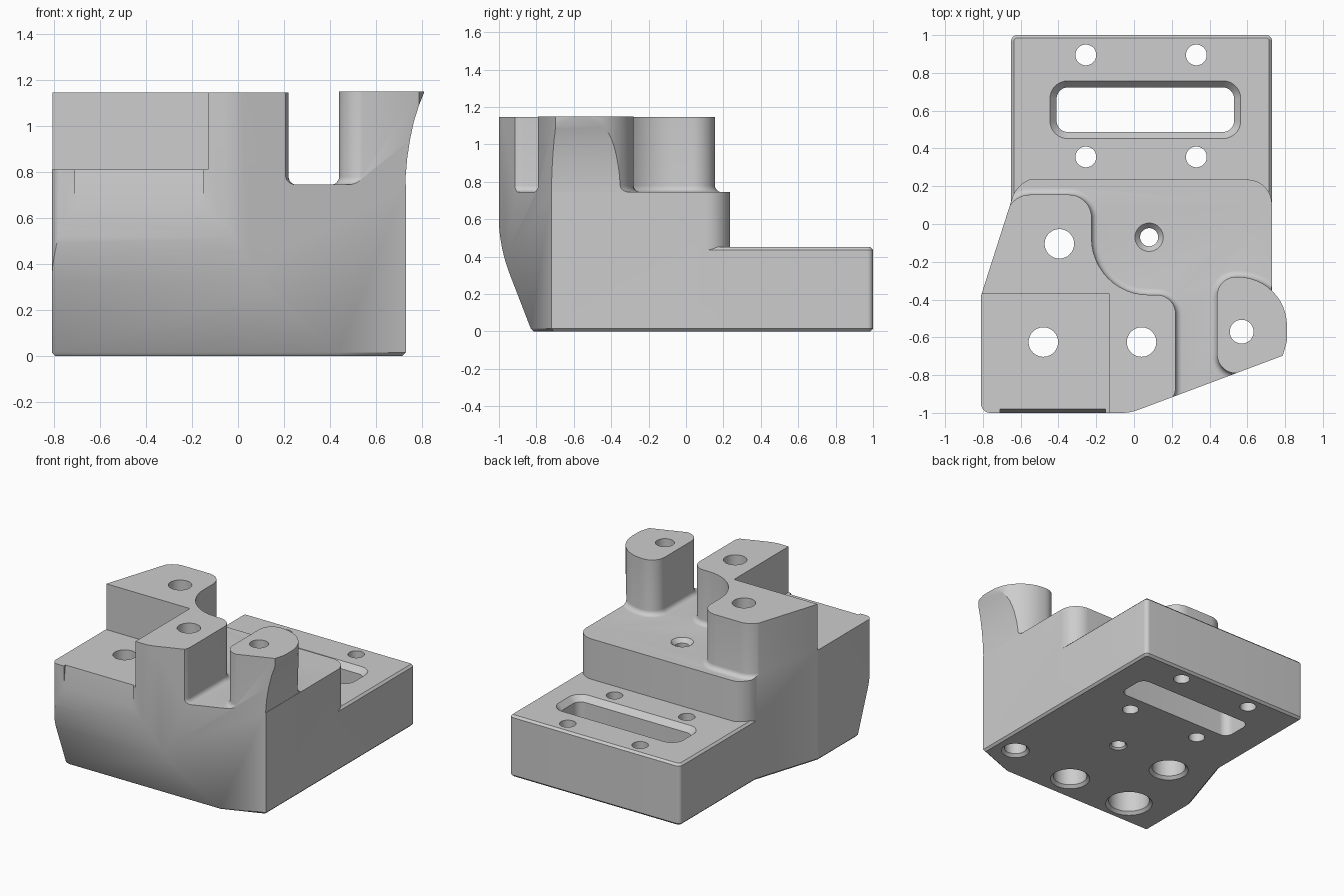
import bpy, bmesh, math
from mathutils import Vector

cube = bpy.data.objects.get("Cube")
if cube:
    bpy.data.objects.remove(cube)

GREY = (0.61, 0.61, 0.61, 1)
grey = bpy.data.materials.new("plain_grey")
grey.use_nodes = True
grey.diffuse_color = GREY
grey.node_tree.nodes["Principled BSDF"].inputs["Base Color"].default_value = GREY


def rounded(corners, steps=12):
    """Polygon from (x, y, radius) corners, each replaced by an arc."""
    out = []
    for i, (x, y, r) in enumerate(corners):
        p = Vector((x, y))
        if not r:
            out.append(p)
            continue
        a = (Vector(corners[i - 1][:2]) - p).normalized()
        b = (Vector(corners[(i + 1) % len(corners)][:2]) - p).normalized()
        half = a.angle(b) / 2
        centre = p + (a + b).normalized() * r / math.sin(half)
        start = p + a * r / math.tan(half) - centre
        end = p + b * r / math.tan(half) - centre
        sweep = math.atan2(start.x * end.y - start.y * end.x, start.dot(end))
        for k in range(steps + 1):
            t = sweep * k / steps
            c, s = math.cos(t), math.sin(t)
            out.append(centre + Vector((start.x * c - start.y * s, start.x * s + start.y * c)))
    return out


def circle(x, y, r, n=48):
    return [Vector((x + r * math.cos(i * math.tau / n), y + r * math.sin(i * math.tau / n)))
            for i in range(n)]


def offset(pts, d):
    """Move a counter-clockwise outline outward by d."""
    out = []
    for i, p in enumerate(pts):
        e1 = (p - pts[i - 1]).normalized()
        e2 = (pts[(i + 1) % len(pts)] - p).normalized()
        n1, n2 = Vector((e1.y, -e1.x)), Vector((e2.y, -e2.x))
        out.append(p + (n1 + n2) * d / (1 + n1.dot(n2)))
    return out


def prism(name, pts, rings, axis="z"):
    """Stack of outline copies at (height, offset), extruded along an axis."""
    area = sum(pts[i - 1].x * p.y - pts[i - 1].y * p.x for i, p in enumerate(pts))
    if area < 0:
        pts = pts[::-1]
    place = {"z": lambda u, v, w: (u, v, w),
             "x": lambda u, v, w: (w, u, v),
             "y": lambda u, v, w: (u, w, v)}[axis]
    bm = bmesh.new()
    loops = [[bm.verts.new(place(p.x, p.y, w)) for p in offset(pts, d)] for w, d in rings]
    for lo, hi in zip(loops, loops[1:]):
        for i in range(len(pts)):
            bm.faces.new((lo[i - 1], lo[i], hi[i], hi[i - 1]))
    bm.faces.new(loops[0][::-1])
    bm.faces.new(loops[-1])
    if axis == "y":
        bmesh.ops.reverse_faces(bm, faces=bm.faces)
    mesh = bpy.data.meshes.new(name)
    bm.to_mesh(mesh)
    bm.free()
    mesh.materials.append(grey)
    ob = bpy.data.objects.new(name, mesh)
    bpy.context.collection.objects.link(ob)
    return ob


def combine(ob, other, operation):
    mod = ob.modifiers.new("combine", "BOOLEAN")
    mod.operation, mod.object, mod.solver = operation, other, "EXACT"
    bpy.context.view_layer.objects.active = ob
    bpy.context.view_layer.update()
    bpy.ops.object.modifier_apply(modifier=mod.name)
    bpy.data.objects.remove(other)


STEP, C = 0.745, 0.015
# concave fillet where the raised blocks meet the step
R = 0.035
fillet = [(0.5, R)] + [(STEP + R * (1 - math.cos(a)), R * (1 - math.sin(a)))
                       for a in [i * math.pi / 12 for i in range(7)]]

# main step, left oversize on the sides trimmed later
body = prism("mount_body", rounded([(-1, -1.2, 0), (0.73, -1.2, 0), (0.73, 0.235, 0.13), (-1, 0.235, 0)]),
             [(0, -C), (C, 0), (STEP, 0)])

# raised block with its concave sweep around the centre hole
block = prism("raised_block", rounded([
    (-0.95, -1.1, 0), (0.05, -1.1, 0), (0.11, -0.965, 0), (0.22, -0.965, 0.098),
    (0.22, -0.375, 0.1), (-0.225, -0.375, 0.3), (-0.225, 0.155, 0.12),
    (-0.643, 0.155, 0.13), (-0.95, -0.75, 0)]), fillet + [(1.145, 0)])
pocket = prism("pocket_cutter", rounded([(-1.2, -1.3, 0), (-0.13, -1.3, 0), (-0.13, -0.37, 0), (-1.2, -0.37, 0)]),
               [(0.81, 0), (1.4, 0)])
combine(block, pocket, "DIFFERENCE")
combine(body, block, "UNION")

# flared pillar
pillar = prism("pillar", rounded([
    (0.44, -0.28, 0.1), (0.44, -0.79, 0.1), (0.76, -0.79, 0),
    (0.81, -0.62, 0.1), (0.81, -0.28, 0.26)]), fillet + [(1.15, 0)])
flare = prism("flare_trim", [Vector(p) for p in (
    (0, 0.4), (0.728, 0.4), (0.728, 0.6), (0.726, 0.7), (0.729, 0.78), (0.736, 0.86),
    (0.748, 0.94), (0.765, 1.02), (0.787, 1.09), (0.811, 1.15), (0.83, 1.2), (0, 1.2))],
    [(-1.5, 0), (1, 0)], "y")
combine(pillar, flare, "INTERSECT")
combine(body, pillar, "UNION")

# outer footprint and undercut front
footprint = prism("footprint_trim", rounded([
    (-0.81, -1, 0.05), (-0.02, -1, 0.25), (0.9, -0.655, 0), (0.9, 0.3, 0),
    (-0.612, 0.24, 0.15), (-0.81, -0.38, 0.06)]), [(-0.01, -C - 0.01), (C, 0), (1.4, 0)])
combine(body, footprint, "INTERSECT")
front = prism("front_trim", rounded([
    (-0.715, -0.1, 0), (-0.83, 0.015, 0), (-1.002, 0.46, 0.9), (-1.002, 1.4, 0),
    (0.6, 1.4, 0), (0.6, -0.1, 0)]), [(-1.2, 0), (1.2, 0)], "x")
combine(body, front, "INTERSECT")
lip = prism("lip_cutter", [Vector(p) for p in (
    (-1.05, 0.62), (-1.002, 0.64), (-0.978, 0.83), (-1.05, 0.83))], [(-0.71, 0), (-0.15, 0)], "x")
combine(body, lip, "DIFFERENCE")

# rear plate
plate = prism("rear_plate", rounded([(-0.65, 0.05, 0), (0.73, 0.05, 0), (0.73, 1, 0.03), (-0.65, 1, 0.03)]),
              [(0, -C), (C, 0), (0.435, 0), (0.45, -C)])
combine(body, plate, "UNION")

# slot with chamfered rim
slot = prism("slot_cutter", rounded([(-0.41, 0.487, 0.06), (0.53, 0.487, 0.06), (0.53, 0.723, 0.06), (-0.41, 0.723, 0.06)]),
             [(-0.1, 0), (0.41, 0), (0.45, 0.035), (0.5, 0.035)])
combine(body, slot, "DIFFERENCE")

# plate holes
for x in (-0.255, 0.33):
    for y in (0.355, 0.895):
        combine(body, prism("plate_hole", circle(x, y, 0.055), [(-0.1, 0), (0.6, 0)]), "DIFFERENCE")

# block and pillar holes, counterbored from below: x, y, radius, extra radius
for x, y, r, extra in ((-0.395, -0.105, 0.078, 0.035), (0.04, -0.625, 0.078, 0.035),
                       (-0.48, -0.625, 0.078, 0.06), (0.57, -0.57, 0.063, 0.012)):
    combine(body, prism("bolt_hole", circle(x, y, r), [
        (-0.1, extra + 0.02), (0, extra + 0.02), (0.02, extra), (0.4, extra), (0.401, 0), (1.3, 0)]), "DIFFERENCE")

# countersunk centre hole
combine(body, prism("centre_hole", circle(0.08, -0.07, 0.048), [
    (-0.1, 0.012), (0, 0.012), (0.012, 0), (0.715, 0), (STEP, 0.027), (0.8, 0.027)]), "DIFFERENCE")

bpy.ops.object.select_all(action="DESELECT")
body.select_set(True)
bpy.context.view_layer.objects.active = body
bpy.ops.object.shade_smooth_by_angle(angle=math.radians(30))
